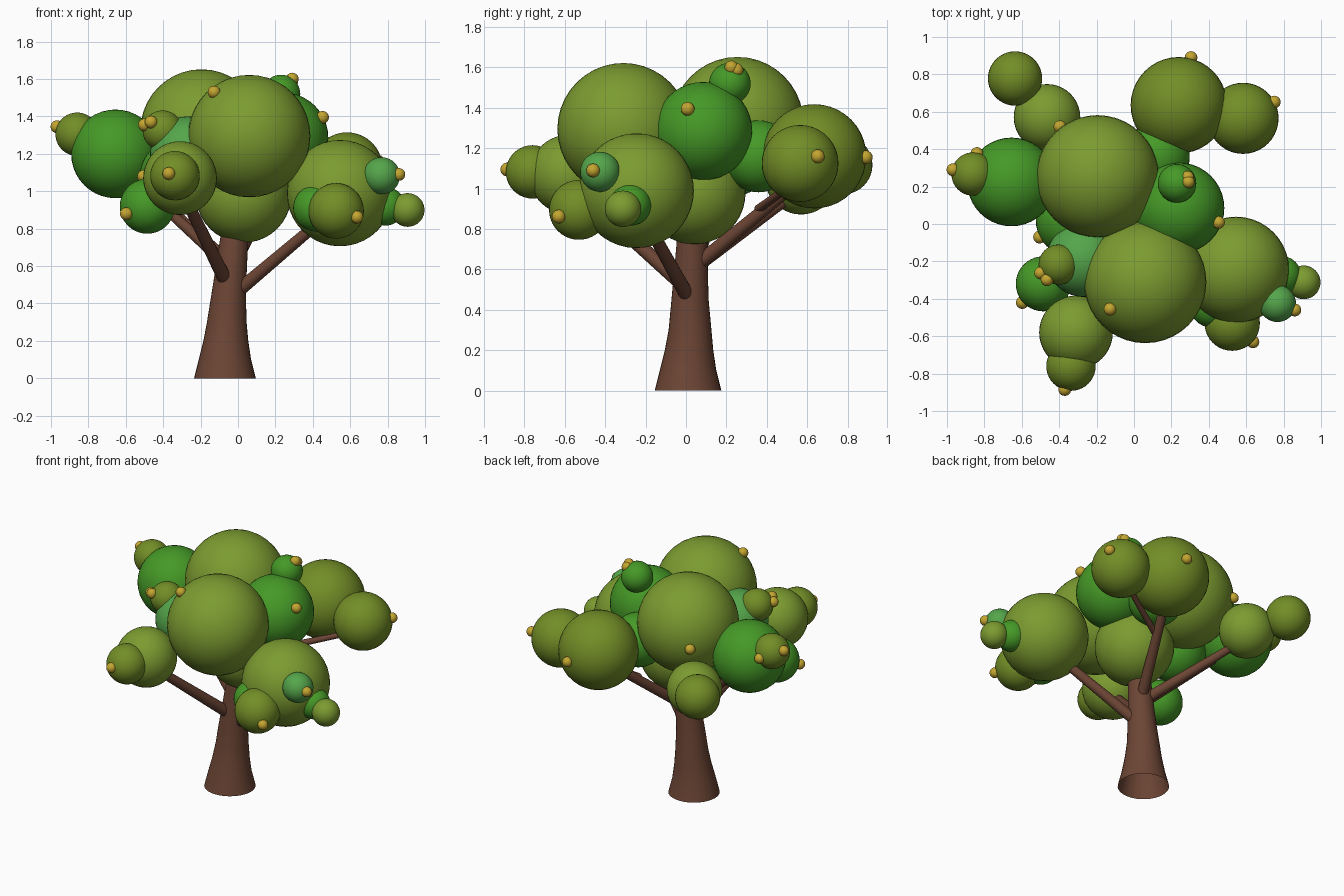
import bpy, bmesh, math
from mathutils import Vector

if "Cube" in bpy.data.objects:
    bpy.data.objects.remove(bpy.data.objects["Cube"])


def material(name, color):
    m = bpy.data.materials.new(name)
    m.diffuse_color = (*color, 1)
    m.use_nodes = True
    m.node_tree.nodes["Principled BSDF"].inputs["Base Color"].default_value = m.diffuse_color
    return m


BARK = material("bark", (0.15, 0.06, 0.035))
OLIVE = material("olive_leaf", (0.20, 0.33, 0.03))
MOSS = material("moss_leaf", (0.17, 0.27, 0.02))
GREEN = material("green_leaf", (0.06, 0.32, 0.02))
LIGHT = material("light_leaf", (0.09, 0.38, 0.07))
GOLD = material("gold_bud", (0.55, 0.38, 0.03))


def finish(name, bm, mat):
    bmesh.ops.recalc_face_normals(bm, faces=bm.faces)
    for f in bm.faces:
        f.smooth = len(f.verts) <= 4
    me = bpy.data.meshes.new(name)
    bm.to_mesh(me)
    bm.free()
    me.materials.append(mat)
    ob = bpy.data.objects.new(name, me)
    bpy.context.collection.objects.link(ob)
    return ob


def ball(name, x, y, z, r, mat, seg=40):
    bm = bmesh.new()
    bmesh.ops.create_uvsphere(bm, u_segments=seg, v_segments=seg // 2, radius=r)
    ob = finish(name, bm, mat)
    ob.location = (x, y, z)


def tube(name, rings, n=32, caps=(True, True), level=False):
    """Skin circles given as (x, y, z, radius)."""
    pts = [Vector(r[:3]) for r in rings]
    bm = bmesh.new()
    loops = []
    for i, p in enumerate(pts):
        d = pts[min(i + 1, len(pts) - 1)] - pts[max(i - 1, 0)]
        if level:
            d = Vector((0, 0, 1))
        q = d.to_track_quat('Z', 'Y')
        loops.append([bm.verts.new(p + q @ Vector((math.cos(a), math.sin(a), 0)) * rings[i][3])
                      for a in (2 * math.pi * k / n for k in range(n))])
    for a, b in zip(loops, loops[1:]):
        for k in range(n):
            bm.faces.new((a[k], a[(k + 1) % n], b[(k + 1) % n], b[k]))
    if caps[0]:
        bm.faces.new(loops[0])
    if caps[1]:
        bm.faces.new(loops[-1])
    finish(name, bm, BARK)


# Flared trunk, open underneath
tube("trunk", [(-.07, .01, 0, .165), (-.07, .01, .1, .14), (-.065, .015, .2, .12),
               (-.06, .02, .3, .106), (-.05, .02, .45, .092), (-.035, .025, .6, .083),
               (-.02, .03, .75, .075), (0, .035, .95, .06)], caps=(False, True), level=True)

# Branches: start, end, start radius, end radius
branches = {
    "branch_right": ((.015, 0, .48), (.50, -.225, .89), .036, .028),
    "branch_front": ((-.075, -.03, .54), (-.30, -.55, 1.0), .038, .028),
    "branch_back_left": ((-.04, .04, .61), (-.46, .56, .99), .036, .024),
    "branch_left": ((-.05, .04, .60), (-.62, .21, 1.12), .034, .022),
    "branch_back": ((-.02, .05, .62), (.22, .60, 1.07), .036, .028),
    "branch_back_twig": ((.12, .36, .90), (.50, .54, 1.03), .022, .018),
}
for name, (a, b, ra, rb) in branches.items():
    tube(name, [(*a, ra), (*b, rb)], n=20)
    ball(name + "_joint", *a, ra, BARK, 20)

# Foliage balls
foliage = [
    ("crown_back", -.195, .255, 1.325, .327, OLIVE),
    ("crown_front", .06, -.31, 1.295, .327, OLIVE),
    ("crown_right", .545, -.245, .99, .284, OLIVE),
    ("crown_left", -.655, .225, 1.20, .237, GREEN),
    ("crown_back_right", .24, .635, 1.16, .258, MOSS),
    ("crown_back_right_side", .583, .565, 1.125, .19, MOSS),
    ("crown_upper_right", .24, .085, 1.285, .243, GREEN),
    ("tuft_top", .23, .217, 1.52, .103, GREEN),
    ("crown_core", .03, .04, .98, .255, OLIVE),
    ("crown_back_left", -.465, .57, 1.05, .178, OLIVE),
    ("tuft_back_left", -.636, .778, 1.117, .145, MOSS),
    ("crown_front_left", -.31, -.58, 1.07, .197, OLIVE),
    ("tuft_front_left", -.337, -.76, 1.083, .132, MOSS),
    ("tuft_left_low", -.485, -.32, .92, .147, GREEN),
    ("tuft_right_low", .525, -.53, .895, .148, MOSS),
    ("tuft_right_inner", .42, -.43, .91, .125, GREEN),
    ("tuft_right_tip", .907, -.312, .90, .09, OLIVE),
    ("tuft_right_side", .79, -.275, .92, .103, GREEN),
    ("tuft_right_high", .767, -.425, 1.083, .099, LIGHT),
    ("tuft_left_tip", -.86, .267, 1.305, .116, MOSS),
    ("tuft_left_high", -.403, -.217, 1.325, .107, MOSS),
    ("crown_mid_left", -.27, -.19, 1.2, .2, LIGHT),
    ("crown_inner_left", -.33, .02, 1.08, .195, GREEN),
    ("crown_inner_back", .12, .36, 1.16, .178, GREEN),
]
for f in foliage:
    ball(*f)

# Gold buds
buds = [(-.37, -.885, 1.095), (.86, -.46, 1.09), (.636, -.63, .862), (-.968, .29, 1.345),
        (-.84, .377, 1.29), (-.396, .52, 1.29), (.305, .89, 1.155), (.75, .652, 1.16),
        (.452, .008, 1.395), (.29, .225, 1.60), (.287, .25, 1.587), (-.128, -.455, 1.53),
        (-.597, -.42, .88), (-.5, -.262, 1.355), (-.465, -.298, 1.37), (-.505, -.07, 1.08)]
for i, b in enumerate(buds):
    ball(f"bud_{i + 1}", *b, .034, GOLD, 24)
